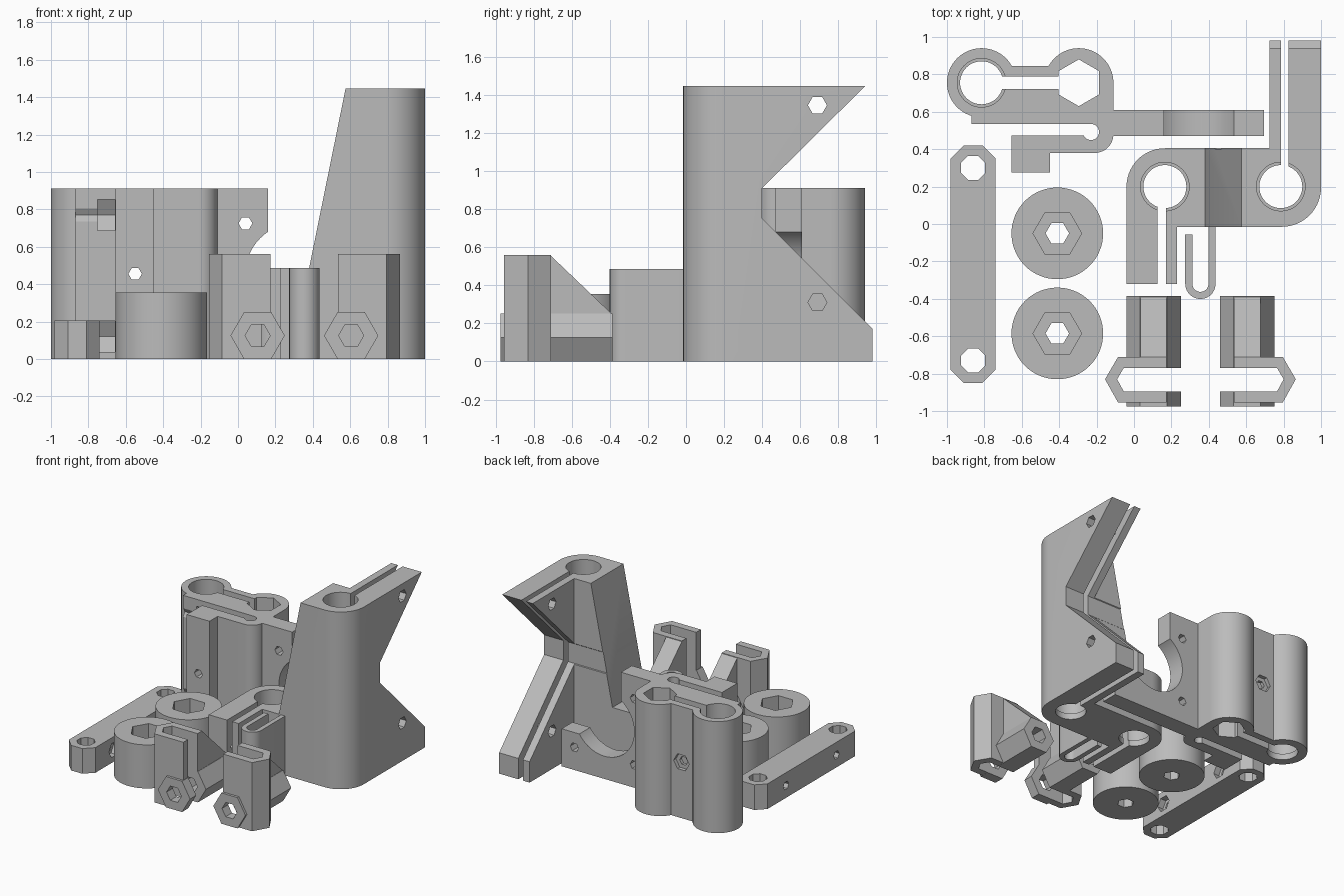
import bpy, bmesh
from math import cos, sin, radians

if "Cube" in bpy.data.objects:
    bpy.data.objects.remove(bpy.data.objects["Cube"])

grey = bpy.data.materials.new("plain_grey")
grey.use_nodes = True
grey.diffuse_color = (0.5, 0.5, 0.5, 1)
grey.node_tree.nodes["Principled BSDF"].inputs["Base Color"].default_value = (0.5, 0.5, 0.5, 1)


def arc(u, v, r, start, end, steps=14):
    angles = [radians(start + (end - start) * i / steps) for i in range(steps + 1)]
    return [(u + r * cos(a), v + r * sin(a)) for a in angles]


def ring(u, v, r, sides=48, turn=0):
    return arc(u, v, r, turn, turn + 360, sides)[:-1]


def rect(u0, u1, v0, v1):
    return [(u0, v0), (u1, v0), (u1, v1), (u0, v1)]


def prism(name, outline, lo, hi, axis="z"):
    """Extrude a 2D outline along an axis; outline is xy, xz or yz."""
    place = {"z": lambda u, v, w: (u, v, w),
             "y": lambda u, v, w: (u, w, v),
             "x": lambda u, v, w: (w, u, v)}[axis]
    bm = bmesh.new()
    low = [bm.verts.new(place(u, v, lo)) for u, v in outline]
    high = [bm.verts.new(place(u, v, hi)) for u, v in outline]
    bm.faces.new(low)
    bm.faces.new(high)
    n = len(outline)
    for i in range(n):
        j = (i + 1) % n
        bm.faces.new((low[i], low[j], high[j], high[i]))
    bmesh.ops.recalc_face_normals(bm, faces=bm.faces)
    mesh = bpy.data.meshes.new(name)
    bm.to_mesh(mesh)
    bm.free()
    obj = bpy.data.objects.new(name, mesh)
    bpy.context.collection.objects.link(obj)
    mesh.materials.append(grey)
    return obj


def combine(obj, operation, outline, lo, hi, axis="z"):
    tool = prism("helper", outline, lo, hi, axis)
    mod = obj.modifiers.new("bool", "BOOLEAN")
    mod.operation, mod.solver, mod.object = operation, "EXACT", tool
    bpy.context.view_layer.objects.active = obj
    bpy.ops.object.modifier_apply(modifier=mod.name)
    mesh = tool.data
    bpy.data.objects.remove(tool)
    bpy.data.meshes.remove(mesh)


def cut(obj, *args):
    combine(obj, "DIFFERENCE", *args)


def add(obj, *args):
    combine(obj, "UNION", *args)


def rod_hole(obj, x, y, top):
    # bore with a narrower lip at the bottom
    cut(obj, ring(x, y, 0.13), 0.05, top + 0.1)
    cut(obj, ring(x, y, 0.115), -0.1, 0.2)


def finish(obj):
    bpy.ops.object.select_all(action="DESELECT")
    obj.select_set(True)
    bpy.context.view_layer.objects.active = obj
    bpy.ops.object.shade_smooth_by_angle(angle=radians(25))


# Clamp bar with octagonal end holes and side bolts
bar = prism("clamp_bar", [(-0.98, -0.78), (-0.91, -0.85), (-0.81, -0.85), (-0.74, -0.78),
                          (-0.74, 0.35), (-0.81, 0.42), (-0.91, 0.42), (-0.98, 0.35)], 0, 0.205)
for y in (0.3, -0.73):
    cut(bar, ring(-0.86, y, 0.07, 8, 22.5), -0.1, 0.3)
for y in (0.11, -0.54):
    cut(bar, ring(y, 0.1, 0.035, 6), -1.1, -0.6, "x")
    cut(bar, ring(y, 0.1, 0.065, 6), -0.79, -0.6, "x")
finish(bar)

# Round knobs with hexagonal pockets
for label, y in (("rear", -0.05), ("front", -0.585)):
    knob = prism(label + "_knob", ring(-0.41, y, 0.245, 64), 0, 0.355)
    cut(knob, ring(-0.41, y, 0.13, 6), 0.17, 0.5)
    cut(knob, ring(-0.41, y, 0.063, 6), -0.1, 0.3)
    finish(knob)

# Pair of mirrored slotted holders on hexagonal sleeves
for label, side in (("right", -1), ("left", 1)):
    def flip(points):
        return [(0.355 + side * u, v) for u, v in points]
    holder = prism(label + "_holder", flip(ring(0.25, 0.125, 0.145, 6)), -0.975, -0.385, "y")
    add(holder, flip([(0.18, -0.955), (0.44, -0.955), (0.51, -0.83), (0.44, -0.71), (0.18, -0.71)]),
        0, 0.56)
    add(holder, [(-0.8, 0.1), (-0.39, 0.1), (-0.39, 0.25), (-0.715, 0.56), (-0.8, 0.56)],
        *sorted(0.355 + side * w for w in (0.18, 0.32)), "x")
    cut(holder, flip([(0, -0.895), (0.41, -0.895), (0.445, -0.83), (0.41, -0.77), (0, -0.77)]),
        -0.1, 0.7)
    cut(holder, flip(ring(0.25, 0.125, 0.067, 6)), -1.1, -0.2, "y")
    finish(holder)

# Low block with rod clamp
block = prism("rod_clamp_block",
              [(-0.04, -0.32), (0.23, -0.32), (0.23, -0.015), (0.385, -0.015), (0.385, 0.405)]
              + arc(0.165, 0.2, 0.205, 90, 180), 0, 0.485)
rod_hole(block, 0.165, 0.2, 0.485)
cut(block, rect(0.125, 0.172, -0.4, 0.15), -0.1, 0.6)
cut(block, ring(-0.23, 0.245, 0.04, 6), -0.2, 0.4, "x")
cut(block, ring(-0.23, 0.245, 0.07, 6), 0.205, 0.4, "x")
finish(block)

# Thin U-shaped loop in front of the block
loop = prism("belt_loop", [(0.435, -0.01), (0.398, -0.01)] + arc(0.355, -0.32, 0.043, 0, -180)
             + [(0.312, -0.055), (0.273, -0.055)] + arc(0.355, -0.32, 0.081, -180, 0), 0, 0.485)
finish(loop)

# Tall tower: side profile trimmed by plan and front outlines
tower = prism("tower", [(-0.1, 0), (0.98, 0), (0.98, 0.17), (0.4, 0.75), (0.4, 0.91),
                        (0.94, 1.445), (-0.1, 1.445)], 0.38, 1, "x")
combine(tower, "INTERSECT", [(0.3, -0.015)] + arc(0.79, 0.195, 0.21, -90, 0)
        + [(1, 1.1), (0.725, 1.1), (0.725, 0.405), (0.3, 0.405)], -0.1, 1.6)
cut(tower, [(0.2, 0.485), (0.38, 0.485), (0.5955, 1.546), (0.2, 1.546)], -0.5, 1.2, "y")
rod_hole(tower, 0.785, 0.2, 1.445)
cut(tower, rect(0.785, 0.827, 0.25, 1.2), -0.1, 1.6)
for z in (0.31, 1.345):
    cut(tower, ring(0.69, z, 0.05, 6), 0.5, 1.2, "x")
finish(tower)

# Carriage end: two joined columns with a sprung jaw
height = 0.91
end = prism("column_body", [(-0.87, 0.535), (-0.6, 0.52), (-0.11, 0.52), (-0.11, 0.755), (-0.3, 0.755),
                            (-0.3, 0.845), (-0.8, 0.845), (-0.87, 0.7)], 0, height)
add(end, ring(-0.815, 0.755, 0.185, 64), 0, height)
add(end, ring(-0.295, 0.755, 0.185, 64), 0, height)
add(end, [(-0.655, 0.275), (-0.45, 0.275), (-0.45, 0.38)] + arc(-0.21, 0.48, 0.1, -90, 0)
    + [(-0.11, 0.6), (-0.655, 0.6)], 0, height)
cut(end, rect(-0.9, -0.23, 0.472, 0.535), -0.1, 1)
cut(end, ring(-0.23, 0.492, 0.043, 24), -0.1, 1)
rod_hole(end, -0.815, 0.755, height)
cut(end, ring(-0.295, 0.755, 0.125, 6, 30), -0.1, 1)
cut(end, rect(-0.75, -0.35, 0.722, 0.788), -0.1, 1)
# bolt grooves and the clamping bolt
for z in (0.12, 0.77):
    cut(end, ring(0.505, z, 0.05, 6), -1.1, -0.66, "x")
    cut(end, ring(0.505, z, 0.095, 6), -0.75, -0.657, "x")
cut(end, ring(-0.55, 0.455, 0.036, 6), 0.1, 1.1, "y")
cut(end, ring(-0.55, 0.455, 0.07, 6), 0.815, 1.1, "y")
finish(end)

# Motor plate: L shape with round clearance and bolt holes
plate = prism("motor_plate", [(-0.13, 0), (0.695, 0), (0.695, 0.306), (0.16, 0.306),
                              (0.16, height), (-0.13, height)], 0.47, 0.61, "y")
cut(plate, ring(0.31, 0.455, 0.27, 64), 0.3, 0.8, "y")
for x, z in ((0.04, 0.725), (0.04, 0.185), (0.58, 0.185)):
    cut(plate, ring(x, z, 0.037, 6), 0.3, 0.8, "y")
finish(plate)
